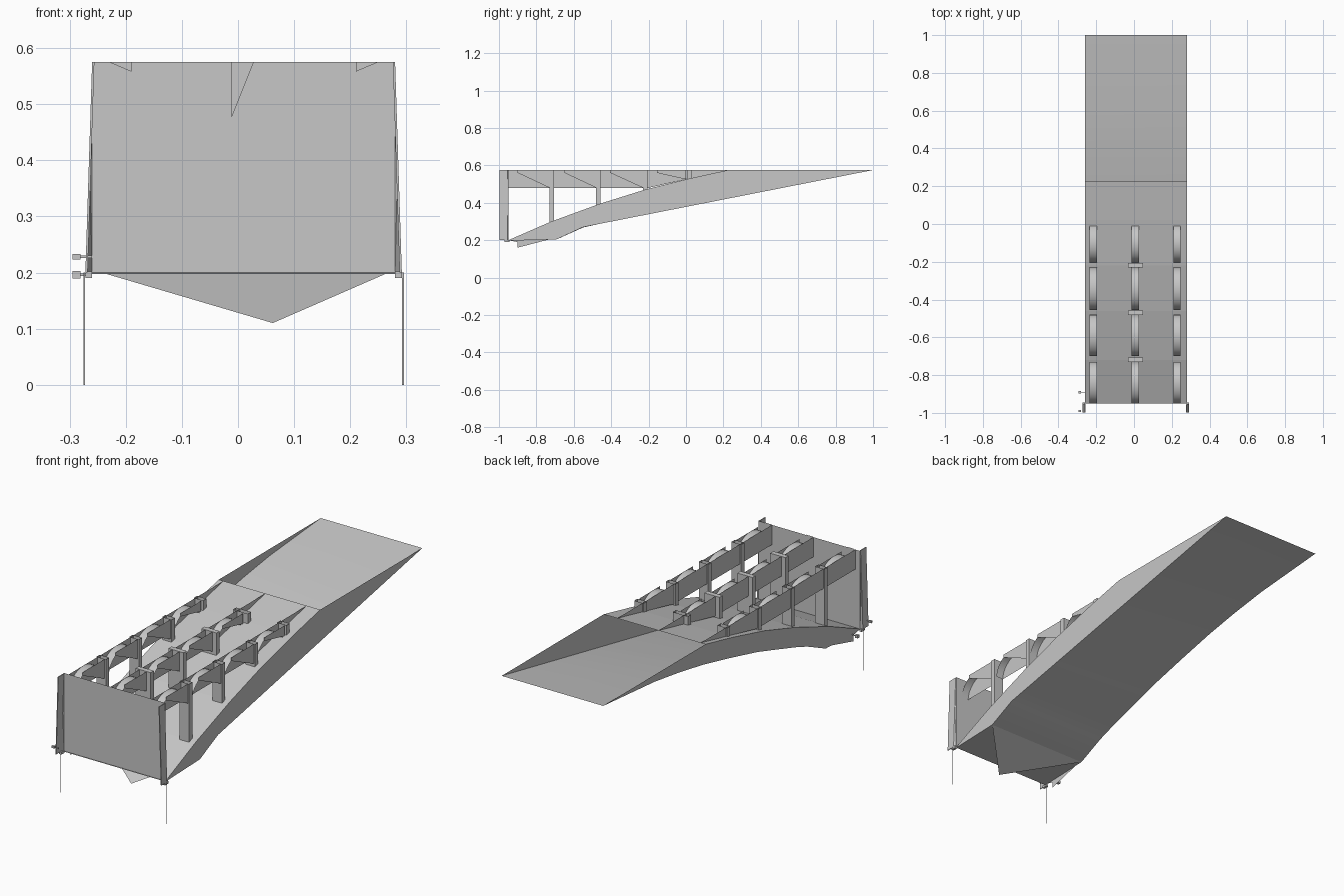
import bpy, bmesh
from math import sin, cos, pi

cube = bpy.data.objects.get("Cube")
if cube:
    bpy.data.objects.remove(cube, do_unlink=True)

grey = bpy.data.materials.new("plain grey")
grey.use_nodes = True
grey.diffuse_color = (0.57, 0.57, 0.57, 1)
grey.node_tree.nodes["Principled BSDF"].inputs["Base Color"].default_value = (0.57, 0.57, 0.57, 1)

LEFT, RIGHT = 0.28, -0.26      # deck edges
TOP, LOW = 0.575, 0.2          # road level and abutment level


def finish(name, bm, smooth=False):
    bmesh.ops.recalc_face_normals(bm, faces=bm.faces)
    mesh = bpy.data.meshes.new(name)
    bm.to_mesh(mesh)
    bm.free()
    mesh.materials.append(grey)
    ob = bpy.data.objects.new(name, mesh)
    bpy.context.collection.objects.link(ob)
    if smooth:
        bpy.context.view_layer.objects.active = ob
        ob.select_set(True)
        bpy.ops.object.shade_smooth_by_angle(angle=0.6)
        ob.select_set(False)


def loft(name, rings, smooth=False):
    """Skin equal-sized rings of points and cap both ends."""
    bm = bmesh.new()
    rows = [[bm.verts.new(p) for p in ring] for ring in rings]
    n = len(rows[0])
    for a, b in zip(rows, rows[1:]):
        for i in range(n):
            j = (i + 1) % n
            bm.faces.new((a[i], a[j], b[j], b[i]))
    bm.faces.new(rows[0])
    bm.faces.new(rows[-1])
    finish(name, bm, smooth)


def strip(name, edge_a, edge_b, smooth=False):
    """Open sheet between two edges with matching points."""
    bm = bmesh.new()
    pairs = [(bm.verts.new(a), bm.verts.new(b)) for a, b in zip(edge_a, edge_b)]
    for (a, b), (c, d) in zip(pairs, pairs[1:]):
        bm.faces.new((a, b, d, c))
    finish(name, bm, smooth)


def plate(name, pts):
    """Single flat sheet."""
    bm = bmesh.new()
    bm.faces.new([bm.verts.new(p) for p in pts])
    finish(name, bm)


def side_plate(name, x, pts):
    plate(name, [(x, y, z) for y, z in pts])


def front_plate(name, y, x0, x1, z0, z1):
    plate(name, [(x0, y, z0), (x1, y, z0), (x1, y, z1), (x0, y, z1)])


def box(name, x0, x1, y0, y1, z0, z1):
    loft(name, [[(x, y0, z0), (x, y1, z0), (x, y1, z1), (x, y0, z1)] for x in (x0, x1)])


def height(curve, y):
    """Linear height along a list of (y, z) points."""
    for (y0, z0), (y1, z1) in zip(curve, curve[1:]):
        if y <= y1:
            return z0 + (z1 - z0) * (y - y0) / (y1 - y0)
    return curve[-1][1]


# Tapering shell: curved road, straight left underside, arched right underside, open above the tip
top = [(-0.95, LOW), (-0.72, 0.3), (-0.46, 0.395), (-0.22, 0.47), (0.02, 0.53), (0.225, TOP), (1, TOP)]
under_left = [(-0.95, 0.197), (-0.69, 0.205), (-0.55, 0.27), (1, TOP)]
under_right = [(-0.95, 0.197), (-0.69, 0.205), (-0.55, 0.268), (-0.47, 0.296), (-0.32, 0.342), (-0.17, 0.387),
               (0.04, 0.438), (0.24, 0.483), (0.42, 0.515), (0.61, 0.542), (1, TOP)]
stations = sorted({y for c in (top, under_left, under_right) for y, z in c})


def edge_line(x, curve, ys=stations):
    return [(x, y, height(curve, y)) for y in ys]


road_ys = [y for y, z in top[:-1]]
strip("road", edge_line(RIGHT, top, road_ys), edge_line(LEFT, top, road_ys))
strip("underside", edge_line(RIGHT, under_right), edge_line(LEFT, under_left), True)
# The side walls stop short of the tip, where a last triangle closes them
for side, x, under in (("right", RIGHT, under_right), ("left", LEFT, under_left)):
    strip(side + "_side", edge_line(x, under, stations[:-1]), edge_line(x, top, stations[:-1]))
    y = stations[-2]
    side_plate(side + "_side_tip", x, [(y, height(under, y)), (1, TOP), (y, TOP)])

# End wall
front_plate("end_wall", -0.95, RIGHT, LEFT, LOW, TOP)

# Pointed flaps hanging under the low end
plate("under_flap", [(RIGHT, -0.69, 0.205), (LEFT, -0.69, 0.205), (0.062, -0.9, 0.11)])
side_plate("right_flap", RIGHT, [(-0.95, LOW), (-0.9, 0.19), (-0.9, 0.16), (-0.69, 0.215)])

# Three rows of rails: web sheet, curved arches with gussets, and posts
bays = [(-0.95, -0.73), (-0.7, -0.48), (-0.455, -0.23), (-0.205, 0.0)]
posts = [-0.72, -0.47, -0.22, 0.02]
SPRING = 0.48
for row, x, post_w in (("right", -0.235, 0.05), ("middle", -0.012, 0.08), ("left", 0.208, 0.05)):
    side_plate(row + "_rail_web", x, [(-0.95, SPRING), (-0.2, SPRING), (0.02, 0.53), (0.225, TOP), (-0.95, TOP)])
    for k, (y0, y1) in enumerate(bays):
        half, mid = (y1 - y0) / 2, (y0 + y1) / 2
        arc = [(mid - half * cos(a), SPRING + (TOP - SPRING) * sin(a)) for a in (i * pi / 16 for i in range(17))]
        strip(f"{row}_arch_{k}", [(x, y, z) for y, z in arc], [(x + 0.038, y, z) for y, z in arc], True)
        foot = max(SPRING, height(top, y1))
        side_plate(f"{row}_gusset_{k}", x + 0.038, [(y0 + 0.05, 0.56), (y1, foot), (y1, TOP), (y0 + 0.05, TOP)])
    for k, y in enumerate(posts):
        mid = x + 0.019
        x0, x1 = mid - post_w / 2, mid + post_w / 2
        base = height(top, y) - 0.01
        if row == "middle" and k < 3:
            box(f"{row}_post_{k}", x0, x1, y - 0.011, y + 0.013, base, TOP)
        else:
            front_plate(f"{row}_post_{k}_front", y - 0.011, x0, x1, base, TOP)
            front_plate(f"{row}_post_{k}_back", y + 0.013, x0, x1, base, TOP)
            for end, px in (("right", x0), ("left", x1)):
                side_plate(f"{row}_post_{k}_{end}", px, [(y - 0.011, base), (y + 0.013, base),
                                                        (y + 0.013, TOP), (y - 0.011, TOP)])

# Pointed front ends of the rails
for name, x0, x1, tip, low in (("middle", -0.012, 0.028, -0.012, 0.475),
                               ("right", -0.23, -0.19, -0.19, 0.558),
                               ("left", 0.21, 0.25, 0.21, 0.558)):
    plate(name + "_rail_point", [(x0, -0.953, TOP), (x1, -0.953, TOP), (tip, -0.953, low)])

# Leaning corner posts, brackets and ground spikes
for side, edge, s in (("left", LEFT, 1), ("right", RIGHT, -1)):
    rings = []
    for z, lean in ((LOW, 0.012), (TOP, 0)):
        outside, inside = edge + s * lean, edge + s * (lean - 0.004)
        rings.append([(outside, -0.955, z), (outside, -0.998, z), (inside, -0.998, z),
                      (inside, -0.958, z), (edge, -0.95, z)])
    loft(side + "_corner_post", rings)
    x0, x1 = sorted((edge, edge + s * 0.012))
    box(side + "_bracket", x0, x1, -0.97, -0.945, 0.19, 0.202)
    x = edge + s * 0.014
    front_plate(side + "_spike", -0.96, x - 0.0015, x + 0.0015, 0, LOW)

# Small handles on the right edge
for k, (y, z, r) in enumerate(((-0.89, 0.196, 0.007), (-0.99, 0.228, 0.005))):
    box(f"handle_stem_{k}", -0.285, RIGHT, y - 0.001, y + 0.001, z - 0.002, z + 0.002)
    box(f"handle_knob_{k}", -0.295, -0.281, y - r, y + r, z - r, z + r)
